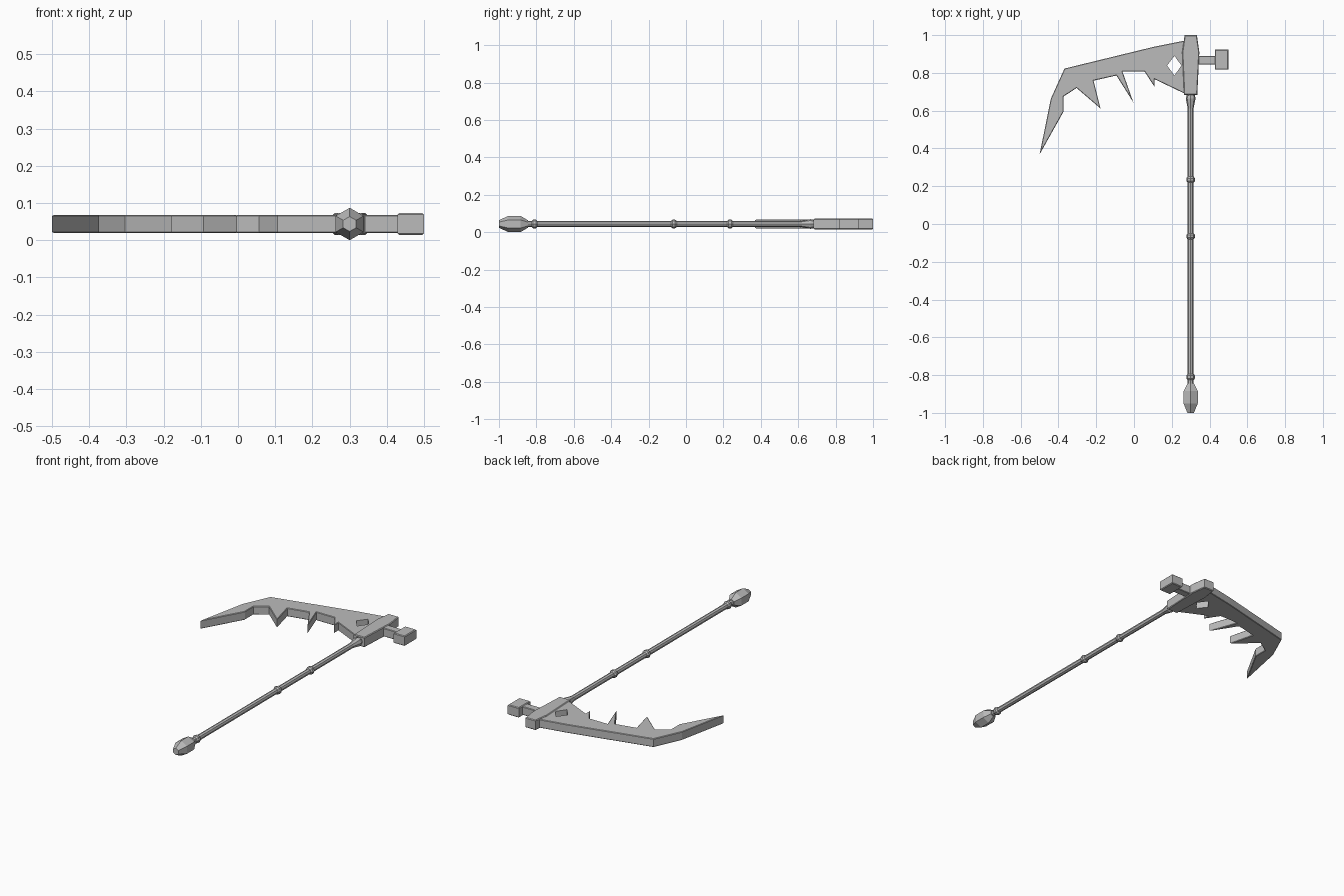
import bpy, bmesh, math

if "Cube" in bpy.data.objects:
    bpy.data.objects.remove(bpy.data.objects["Cube"], do_unlink=True)

GREY = (0.5, 0.5, 0.5, 1)
mat = bpy.data.materials.new("plain_grey")
mat.use_nodes = True
mat.diffuse_color = GREY
mat.node_tree.nodes["Principled BSDF"].inputs["Base Color"].default_value = GREY

MID = 0.0435     # height of the centre plane
SHAFT_X = 0.3


def finish(name, bm):
    bmesh.ops.recalc_face_normals(bm, faces=bm.faces)
    mesh = bpy.data.meshes.new(name)
    bm.to_mesh(mesh)
    bm.free()
    mesh.materials.append(mat)
    obj = bpy.data.objects.new(name, mesh)
    bpy.context.collection.objects.link(obj)
    return obj


def plate(name, outline, half, bevel=0.0):
    """Extrude a flat outline about the centre plane and chamfer its rims."""
    bm = bmesh.new()
    face = bm.faces.new([bm.verts.new((x, y, MID - half)) for x, y in outline])
    top = bmesh.ops.extrude_face_region(bm, geom=[face])["geom"]
    for v in top:
        if isinstance(v, bmesh.types.BMVert):
            v.co.z = MID + half
    bmesh.ops.recalc_face_normals(bm, faces=bm.faces)
    if bevel:
        rims = [e for e in bm.edges if abs(e.verts[0].co.z - e.verts[1].co.z) < half]
        bmesh.ops.bevel(bm, geom=rims, offset=bevel, segments=1,
                        affect='EDGES', clamp_overlap=True)
    return finish(name, bm)


def rect(x0, x1, y0, y1):
    return [(x0, y0), (x1, y0), (x1, y1), (x0, y1)]


def turned(name, profile, sides):
    """Lathe (y, radius) pairs around the shaft axis, with a corner upward."""
    bm = bmesh.new()
    rings = []
    for y, r in profile:
        angles = [math.tau * i / sides for i in range(sides)]
        rings.append([bm.verts.new((SHAFT_X + r * math.sin(a), y, MID + r * math.cos(a)))
                      for a in angles])
    for a, b in zip(rings, rings[1:]):
        for i in range(sides):
            j = (i + 1) % sides
            bm.faces.new((a[i], a[j], b[j], b[i]))
    bm.faces.new(rings[0])
    bm.faces.new(rings[-1])
    return finish(name, bm)


# Jagged blade with a diamond hole
blade = plate("blade", [
    (0.29, 0.975), (0.10, 0.937), (-0.368, 0.823), (-0.44, 0.664), (-0.5, 0.368),
    (-0.373, 0.595), (-0.373, 0.675), (-0.304, 0.72), (-0.177, 0.611),
    (-0.214, 0.759), (-0.093, 0.786), (-0.003, 0.643), (-0.061, 0.807),
    (0.056, 0.807), (0.108, 0.727), (0.108, 0.767), (0.29, 0.68)], 0.0245, 0.003)
cutter = plate("hole_cutter", [(0.214, 0.89), (0.251, 0.839),
                               (0.214, 0.786), (0.175, 0.839)], 0.1)
cutter.hide_render = True
cut = blade.modifiers.new("diamond_hole", 'BOOLEAN')
cut.operation = 'DIFFERENCE'
cut.solver = 'EXACT'
cut.object = cutter
bpy.context.view_layer.objects.active = blade
bpy.ops.object.modifier_apply(modifier=cut.name)
bpy.data.objects.remove(cutter, do_unlink=True)

# Head block and the hammer on its other side
plate("head_block", [(0.268, 1.0), (0.333, 1.0), (0.346, 0.91), (0.335, 0.683),
                     (0.265, 0.683), (0.255, 0.91)], 0.029, 0.004)
plate("hammer_neck", rect(0.33, 0.44, 0.845, 0.89), 0.0245, 0.003)
plate("hammer_face", rect(0.428, 0.5, 0.817, 0.923), 0.029, 0.004)

# Shaft, its rings, the collar and the pommel
turned("shaft", [(-0.86, 0.0155), (0.69, 0.0155)], 8)
for label, y in (("upper", 0.235), ("middle", -0.065), ("lower", -0.81)):
    turned(label + "_ring", [(y - 0.016, 0.016), (y - 0.007, 0.023),
                             (y + 0.007, 0.023), (y + 0.016, 0.016)], 8)
turned("collar", [(0.61, 0.015), (0.635, 0.02), (0.665, 0.026), (0.69, 0.02)], 8)
turned("pommel", [(-1.0, 0.02), (-0.95, 0.0435), (-0.885, 0.0435), (-0.845, 0.02)], 6)
